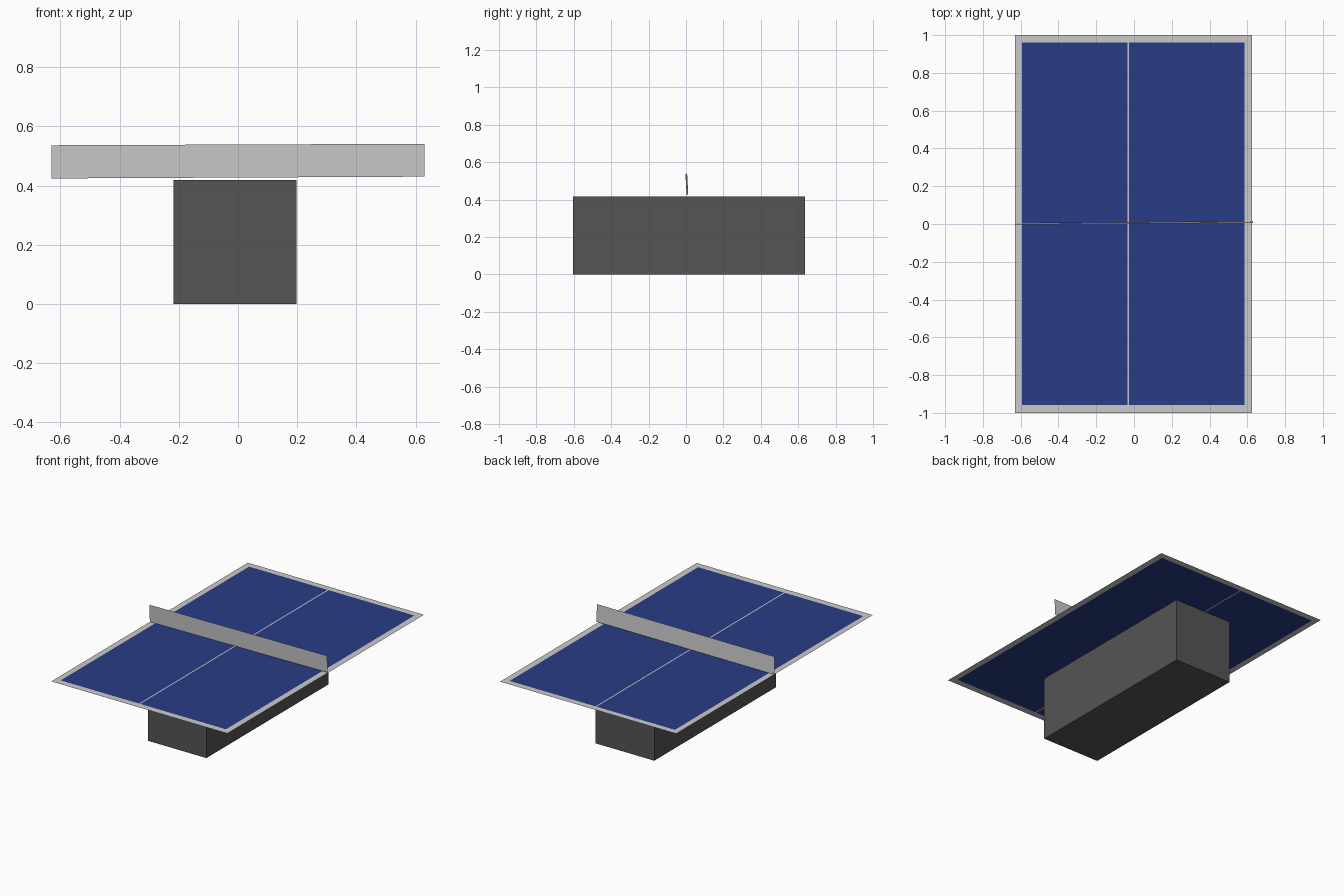
import bpy

if "Cube" in bpy.data.objects:
    bpy.data.objects.remove(bpy.data.objects["Cube"])

TOP = 0.423  # height of the playing surface


def make(name, verts, faces, color=None):
    mesh = bpy.data.meshes.new(name)
    mesh.from_pydata(verts, [], faces)
    obj = bpy.data.objects.new(name, mesh)
    bpy.context.collection.objects.link(obj)
    if color:
        mat = bpy.data.materials.new(name + "_color")
        mat.diffuse_color = color
        mat.use_nodes = True
        mat.node_tree.nodes["Principled BSDF"].inputs["Base Color"].default_value = mat.diffuse_color
        mesh.materials.append(mat)
    return obj


def sheet(name, rects, color=None):
    """Flat upward-facing rectangles (x0, x1, y0, y1) in one object."""
    verts, faces = [], []
    for x0, x1, y0, y1 in rects:
        n = len(verts)
        verts += [(x0, y0, TOP), (x1, y0, TOP), (x1, y1, TOP), (x0, y1, TOP)]
        faces.append((n, n + 1, n + 2, n + 3))
    return make(name, verts, faces, color)


# Playing surface: two blue halves split by the centre line
XL, XR, YF, YB = -0.593, 0.584, -0.957, 0.96
C0, C1 = -0.035, -0.027
sheet("playing_surface", [(XL, C0, YF, YB), (C1, XR, YF, YB)],
      (0.022, 0.045, 0.24, 1))
sheet("centre_line", [(C0, C1, YF, YB)])

# Pale border lines around the edge
sheet("border_lines", [(-0.63, XL, -1, 1), (XR, 0.624, -1, 1),
                       (XL, XR, -1, YF), (XL, XR, YB, 1)])

# Net: a thin sheet, slightly askew
make("net", [(-0.63, 0.003, 0.424), (0.63, 0.012, 0.43),
             (0.63, 0.006, 0.541), (-0.63, -0.003, 0.536)], [(0, 1, 2, 3)])

# Solid pedestal
bpy.ops.mesh.primitive_cube_add(size=1, location=(-0.01, 0.015, 0.209))
base = bpy.context.object
base.name = "pedestal"
base.scale = (0.417, 1.24, 0.418)
bpy.ops.object.transform_apply(location=False, rotation=False, scale=True)
mat = bpy.data.materials.new("pedestal_color")
mat.diffuse_color = (0.09, 0.09, 0.09, 1)
mat.use_nodes = True
mat.node_tree.nodes["Principled BSDF"].inputs["Base Color"].default_value = mat.diffuse_color
base.data.materials.append(mat)
